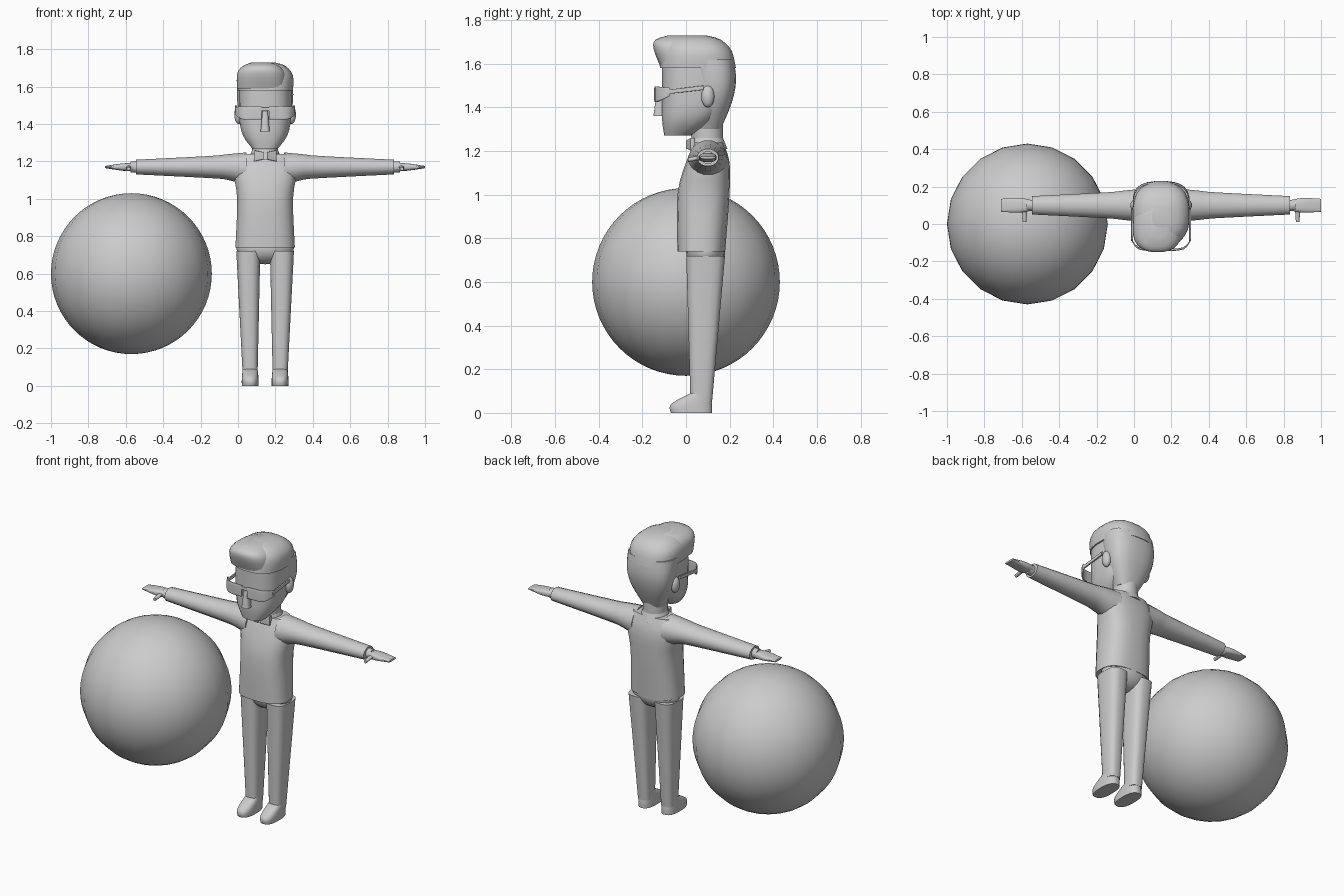
import bpy, bmesh, math
from mathutils import Vector

default_cube = bpy.data.objects.get("Cube")
if default_cube:
    bpy.data.objects.remove(default_cube, do_unlink=True)

FIGURE_X = .145
grey = bpy.data.materials.new("plain grey")
grey.use_nodes = True
colour = (.6, .6, .6, 1)
grey.diffuse_color = colour
grey.node_tree.nodes["Principled BSDF"].inputs["Base Color"].default_value = colour


def finish(name, bm, location, mirror=False):
    """Turn a bmesh into a shaded object, optionally mirrored left to right."""
    bmesh.ops.recalc_face_normals(bm, faces=bm.faces)
    mesh = bpy.data.meshes.new(name)
    bm.to_mesh(mesh)
    bm.free()
    mesh.materials.append(grey)
    obj = bpy.data.objects.new(name, mesh)
    bpy.context.collection.objects.link(obj)
    obj.location = location
    bpy.ops.object.select_all(action="DESELECT")
    obj.select_set(True)
    bpy.context.view_layer.objects.active = obj
    bpy.ops.object.shade_smooth_by_angle(angle=math.radians(40))
    if mirror:
        modifier = obj.modifiers.new("mirror", "MIRROR")
        modifier.use_mirror_merge = False


def smooth_path(stops, steps):
    """Pass a smooth curve through the stops, so that few of them are needed."""
    keys = [Vector(stop) for stop in stops]
    padded = [keys[0]] + keys + [keys[-1]]
    path = []
    for before, start, end, after in zip(padded, padded[1:], padded[2:], padded[3:]):
        leave, arrive = (end - before) / 2, (after - start) / 2
        for step in range(steps):
            t = step / steps
            ease = t * t * (3 - 2 * t)
            path.append(start * (1 - ease) + end * ease
                        + leave * t * (1 - t) ** 2 - arrive * t * t * (1 - t))
    return path + [keys[-1]]


def rounded(value, radius, power):
    return radius * math.copysign(abs(value) ** (2 / power), value)


def tube(name, axis, stops, power=2, sides=16, steps=3, mirror=False):
    """Skin rounded cross-sections along an axis: centre x, y, z and two radii."""
    across, along = [i for i in range(3) if "xyz"[i] != axis]
    bm = bmesh.new()
    rings = []
    for stop in smooth_path(stops, steps):
        ring = []
        for i in range(sides):
            angle = math.tau * (i + .5) / sides
            point = Vector(stop[:3])
            point[across] += rounded(math.cos(angle), stop[3], power)
            point[along] += rounded(math.sin(angle), stop[4], power)
            ring.append(bm.verts.new(point))
        rings.append(ring)
    for low, high in zip(rings, rings[1:]):
        for i in range(sides):
            bm.faces.new((low[i - 1], low[i], high[i], high[i - 1]))
    bm.faces.new(rings[0])
    bm.faces.new(rings[-1])
    finish(name, bm, (FIGURE_X, 0, 0), mirror)


def body(name, levels, x=0, power=2.6, sides=24, mirror=False):
    """Upright form described by height, half width, front and back."""
    stops = [(x, (front + back) / 2, z, half_width, (back - front) / 2)
             for z, half_width, front, back in levels]
    tube(name, "z", stops, power, sides, mirror=mirror)


def ellipsoid(name, centre, radii, origin=FIGURE_X, rings=12, mirror=False):
    bm = bmesh.new()
    bmesh.ops.create_uvsphere(bm, u_segments=20, v_segments=rings, radius=1)
    bmesh.ops.scale(bm, verts=bm.verts, vec=radii)
    bmesh.ops.translate(bm, verts=bm.verts, vec=centre)
    finish(name, bm, (origin, 0, 0), mirror)


# Ball
ellipsoid("ball", (0, 0, .6), (.43, .43, .43), origin=-.57, rings=32)

# Sweater, sleeves and cuffs
body("sweater", [(.74, .16, -.04, .18), (1, .15, -.04, .2),
                 (1.15, .17, 0, .2), (1.24, .13, .04, .17)])
tube("sleeve", "x", [(.1, .1, 1.16, .09, .09), (.2, .1, 1.17, .08, .07),
                     (.3, .1, 1.17, .07, .06), (.69, .1, 1.17, .05, .04)], mirror=True)
tube("cuff", "x", [(.65, .1, 1.17, .03, .03), (.72, .1, 1.17, .03, .03)],
     steps=1, mirror=True)

# Hands and thumbs
tube("hand", "x", [(.7, .1, 1.17, .03, .02), (.76, .1, 1.17, .04, .02),
                   (.855, .1, 1.17, .035, .006)], power=3, mirror=True)
tube("thumb", "y", [(.73, .01, 1.16, .01, .01), (.73, .08, 1.17, .015, .01)],
     sides=10, mirror=True)

# Trousers
ellipsoid("hips", (0, .09, .74), (.155, .09, .09))
tube("trouser_leg", "z", [(.08, .07, .05, .04, .05), (.09, .09, .72, .065, .09)],
     power=3, mirror=True)

# Shoes
body("shoe", [(0, .045, -.07, .12), (.04, .045, -.07, .12), (.09, .04, .02, .11)],
     x=.08, mirror=True)

# Neck and collar
body("neck", [(1.2, .07, .03, .17), (1.4, .07, .01, .17)], power=2)
body("collar", [(1.21, .09, .01, .19), (1.26, .07, .02, .17)], power=2)
tube("collar_flap", "x", [(.01, .01, 1.23, .01, .02), (.06, .03, 1.23, .01, .03)],
     power=6, steps=1, mirror=True)

# Head
body("face", [(1.27, .07, -.1, .02), (1.34, .12, -.11, .13),
              (1.44, .14, -.11, .19), (1.62, .14, -.11, .2)])
tube("nose", "z", [(0, -.12, 1.36, .025, .03), (0, -.12, 1.47, .015, .015)],
     power=3, sides=12, steps=1)
ellipsoid("ear", (.14, .1, 1.45), (.025, .03, .05), mirror=True)

# Hair
body("hair_back", [(1.3, .07, .04, .16), (1.42, .13, .03, .21),
                   (1.52, .15, .03, .23), (1.62, .15, 0, .22)])
body("hair_cap", [(1.58, .15, -.12, .23), (1.66, .15, -.11, .21),
                  (1.71, .11, -.08, .16), (1.73, .05, -.02, .09)])
body("hair_quiff", [(1.59, .13, -.12, .06), (1.67, .13, -.15, .1),
                    (1.71, .1, -.14, .1), (1.73, .05, -.08, .08)], x=-.02)

# Glasses
tube("lens", "x", [(.02, -.14, 1.46, .006, .035), (.12, -.13, 1.46, .006, .035),
                   (.16, -.08, 1.47, .006, .02)], power=6, mirror=True)
tube("glasses_bridge", "x", [(-.03, -.14, 1.48, .005, .01), (.03, -.14, 1.48, .005, .01)],
     power=6, steps=1)
tube("glasses_temple", "y", [(.155, -.09, 1.47, .005, .01), (.155, .08, 1.49, .005, .01)],
     power=6, steps=1, mirror=True)
